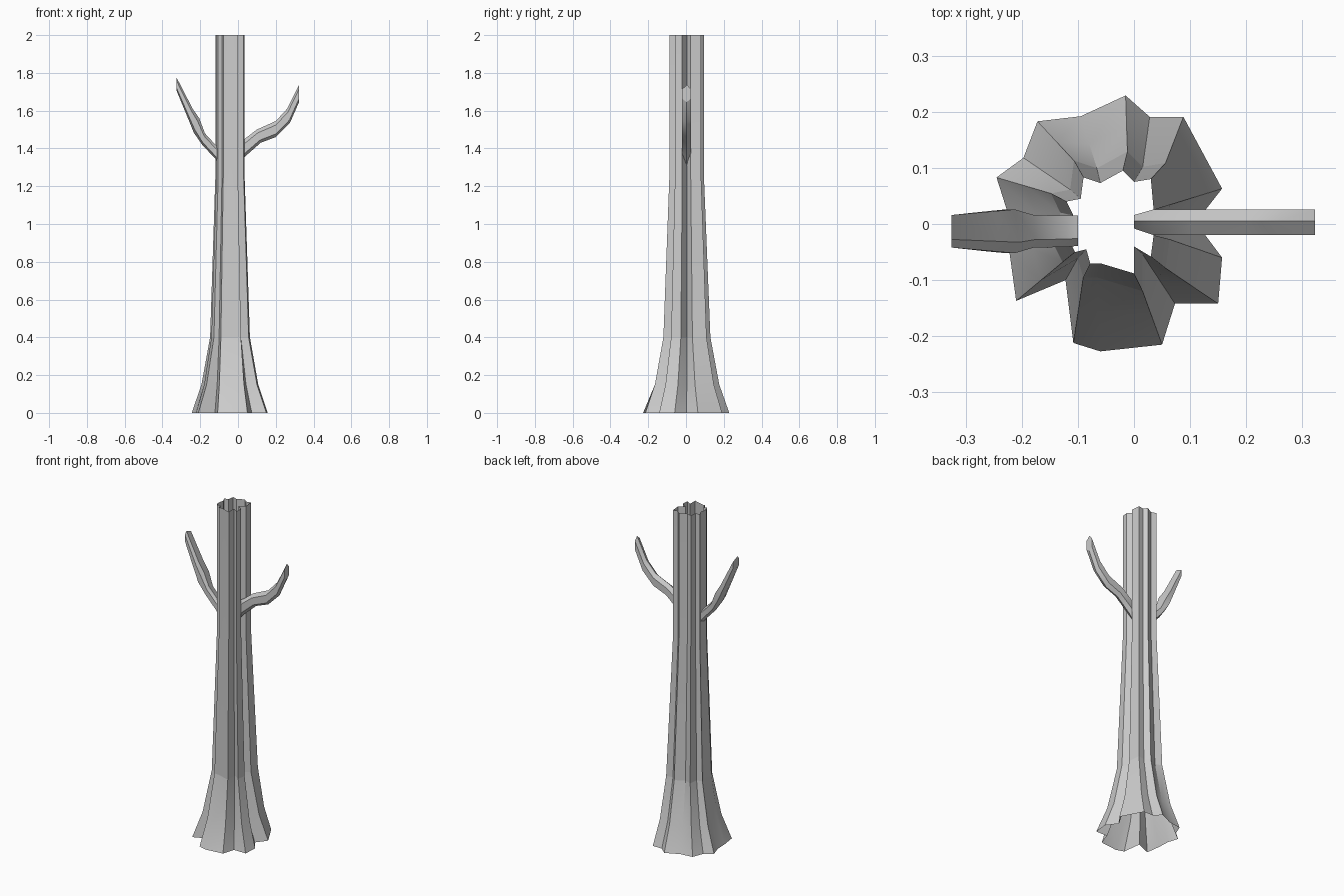
import bpy, bmesh

if "Cube" in bpy.data.objects:
    bpy.data.objects.remove(bpy.data.objects["Cube"])

# Matching trunk outlines, seen from above: crown (narrow) and root flare (wide)
TOP = [(0, .004), (.035, .025), (.03, .08), (0, .075), (-.02, .095), (-.06, .073),
       (-.09, .083), (-.095, .045), (-.12, .04), (-.108, .015), (-.115, -.03),
       (-.105, -.05), (-.085, -.045), (-.078, -.07), (-.06, -.07), (0, -.088),
       (0, -.04), (.03, -.058), (.035, -.02)]
BASE = [(.11, .003), (.157, .063), (.088, .191), (.028, .191), (-.015, .229), (-.095, .192),
        (-.172, .183), (-.197, .118), (-.245, .083), (-.225, .02), (-.222, -.05),
        (-.21, -.137), (-.122, -.1), (-.108, -.212), (-.06, -.227), (.05, -.215),
        (.073, -.142), (.15, -.142), (.157, -.06)]
CX = -.043


def loft(name, rings, caps=False):
    bm = bmesh.new()
    loops = [[bm.verts.new(p) for p in ring] for ring in rings]
    n = len(loops[0])
    for a, b in zip(loops, loops[1:]):
        for i in range(n):
            j = (i + 1) % n
            bm.faces.new((a[i], a[j], b[j], b[i]))
    if caps:
        bm.faces.new(loops[0])
        bm.faces.new(loops[-1])
        bmesh.ops.recalc_face_normals(bm, faces=bm.faces)
    me = bpy.data.meshes.new(name)
    bm.to_mesh(me)
    bm.free()
    ob = bpy.data.objects.new(name, me)
    bpy.context.collection.objects.link(ob)
    bpy.ops.object.select_all(action='DESELECT')
    ob.select_set(True)
    bpy.context.view_layer.objects.active = ob
    bpy.ops.object.shade_smooth_by_angle(angle=0.5)
    return ob


def scaled(s):
    return [(CX + (x - CX) * s, y * s) for x, y in TOP]


def at(outline, z):
    return [(x, y, z) for x, y in outline]


# Hollow trunk, open at both ends
collar = scaled(1.36)
mid = [(a[0] + (b[0] - a[0]) * .47, a[1] + (b[1] - a[1]) * .47) for a, b in zip(collar, BASE)]
loft("root_flare", [at(BASE, 0), at(mid, .15), at(collar, .4)])
loft("trunk", [at(collar, .4), at(TOP, 1.25), at(TOP, 2)])


def branch(name, stations, ridge):
    # station: top x, top z, bottom x, bottom z, centre y, half width
    rings = []
    for tx, tz, bx, bz, cy, w in stations:
        def p(t, y):
            return (tx + (bx - tx) * t, y, tz + (bz - tz) * t)
        rings.append([p(0, cy + ridge * w), p(.25, cy + w), p(.8, cy + w),
                      p(1, cy), p(.8, cy - w), p(.25, cy - w)])
    return loft(name, rings, True)


# Side branches
branch("right_branch", [(0, 1.43, 0, 1.31, .004, .012), (.035, 1.45, .035, 1.355, .003, .023),
                        (.1, 1.5, .12, 1.43, .003, .023), (.2, 1.545, .2, 1.46, .003, .023),
                        (.26, 1.61, .275, 1.535, .003, .023),
                        (.323, 1.737, .323, 1.645, .003, .023)], .1)
branch("left_branch", [(-.1, 1.41, -.1, 1.31, -.012, .027), (-.12, 1.42, -.12, 1.345, -.013, .028),
                       (-.175, 1.48, -.19, 1.42, -.013, .029),
                       (-.205, 1.56, -.235, 1.485, -.013, .039),
                       (-.24, 1.61, -.265, 1.56, -.013, .036),
                       (-.325, 1.775, -.325, 1.705, -.013, .029)], -.5)
